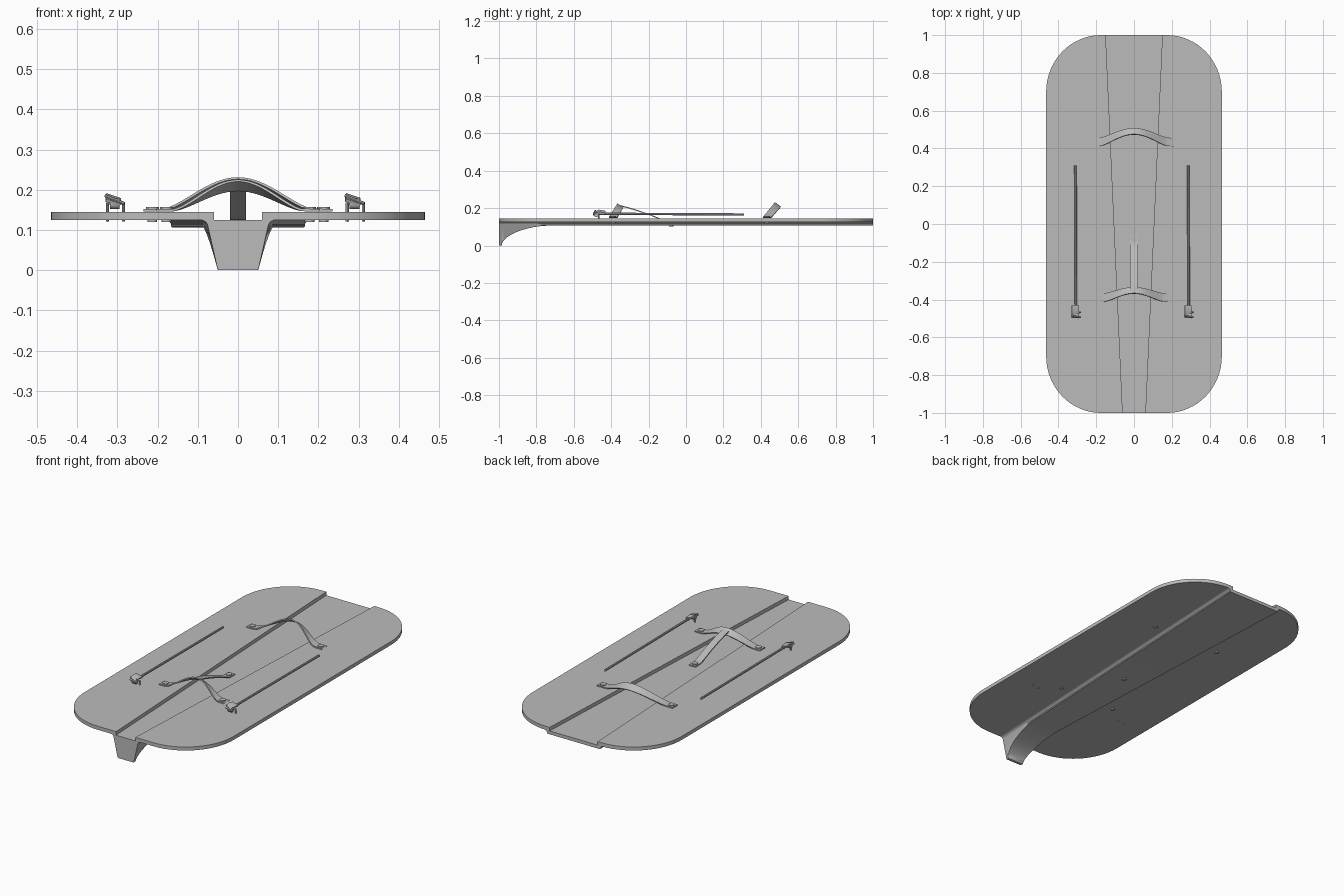
import bpy, bmesh, math
from mathutils import Vector

if "Cube" in bpy.data.objects:
    bpy.data.objects.remove(bpy.data.objects["Cube"])

grey = bpy.data.materials.new("plain grey")
grey.use_nodes = True
grey.diffuse_color = (0.5, 0.5, 0.5, 1)
grey.node_tree.nodes["Principled BSDF"].inputs["Base Color"].default_value = (0.5, 0.5, 0.5, 1)

DECK_TOP, DECK_LOW, KEEL_LOW = 0.145, 0.125, 0.106


def finish(name, bm):
    bmesh.ops.recalc_face_normals(bm, faces=bm.faces)
    mesh = bpy.data.meshes.new(name)
    bm.to_mesh(mesh)
    bm.free()
    mesh.materials.append(grey)
    ob = bpy.data.objects.new(name, mesh)
    bpy.context.collection.objects.link(ob)
    bpy.ops.object.select_all(action='DESELECT')
    ob.select_set(True)
    bpy.context.view_layer.objects.active = ob
    bpy.ops.object.shade_smooth_by_angle(angle=math.radians(35))
    return ob


def loft(name, sections):
    """Skin a row of closed cross-sections and cap both ends."""
    bm = bmesh.new()
    rings = [[bm.verts.new(p) for p in s] for s in sections]
    n = len(rings[0])
    for a, b in zip(rings, rings[1:]):
        for i in range(n):
            j = (i + 1) % n
            bm.faces.new((a[i], a[j], b[j], b[i]))
    bm.faces.new(rings[0])
    bm.faces.new(rings[-1])
    return finish(name, bm)


def rod(name, a, b, radius, sides=12):
    a, b = Vector(a), Vector(b)
    turn = (b - a).to_track_quat('Z', 'Y')
    ring = [turn @ Vector((math.cos(t), math.sin(t), 0)) * radius
            for t in (2 * math.pi * i / sides for i in range(sides))]
    return loft(name, [[a + p for p in ring], [b + p for p in ring]])


def band(name, points, widths, thick=0.006):
    """Flat strap along points, with a width vector at each point."""
    sections = []
    for i, (p, w) in enumerate(zip(points, widths)):
        along = points[min(i + 1, len(points) - 1)] - points[max(i - 1, 0)]
        up = along.cross(w).normalized() * thick / 2
        sections.append([p - w / 2 - up, p + w / 2 - up, p + w / 2 + up, p - w / 2 + up])
    return loft(name, sections)


def groove(y):
    return 0.105 + 0.045 * y


# Two deck halves with rounded outer corners and a tapering gap between
def deck_half(name, side):
    outline = [(groove(-1), -1)]
    for cy, start in ((-0.7, -90), (0.7, 0)):
        for i in range(17):
            t = math.radians(start + 90 * i / 16)
            outline.append((0.175 + 0.29 * math.cos(t), cy + 0.3 * math.sin(t)))
    outline.append((groove(1), 1))
    loft(name, [[(side * x, y, z) for x, y in outline] for z in (DECK_LOW, DECK_TOP)])


deck_half("left_deck", 1)
deck_half("right_deck", -1)


# Central channel that sweeps down into the fin at the front
def keel_section(y):
    t = max(0, min(1, (-0.74 - y) / 0.245))
    low = KEEL_LOW - KEEL_LOW * (1 - math.sqrt(1 - t * t)) ** 0.85
    w = groove(y)
    foot = w + 0.014 - 0.026 * (KEEL_LOW - low) / KEEL_LOW
    half = [(w + 0.03, DECK_LOW), (w + 0.021, 0.121), (w + 0.016, 0.114),
            (foot + 0.003, low + 0.004), (foot, low)]
    return [(x, y, z) for x, z in half] + [(-x, y, z) for x, z in reversed(half)]


stations = [-1] + [-0.985 + 0.245 * (1 - math.cos(math.pi * i / 40)) for i in range(21)]
loft("keel_channel", [keel_section(y) for y in stations + [1]])


# Foot straps: leaning arches with flat screwed-down ends
def arch(name, span, foot_y, peak_y, peak_z, tip):
    points, widths = [], []
    for i in range(-18, 19):
        h = (0.5 + 0.5 * math.cos(math.pi * i / 18)) ** 0.75
        points.append(Vector((span * i / 18, foot_y + (peak_y - foot_y) * h,
                              0.149 + (peak_z - 0.149) * h)))
        widths.append(Vector((0, 0.045 - 0.013 * h, -0.024 * h)))
    for end, s in ((0, -1), (len(points), 1)):
        points.insert(end, Vector((s * tip, foot_y, 0.149)))
        widths.insert(end, Vector((0, 0.045, 0)))
    band(name, points, widths)


def bolt(name, x, y, seat, under):
    rod(name + "_head", (x, y, seat), (x, y, seat + 0.006), 0.016, 16)
    rod(name + "_nut", (x, y, under - 0.005), (x, y, under + 0.005), 0.012, 12)


arch("rear_strap", 0.19, 0.433, 0.49, 0.217, 0.235)
arch("front_strap", 0.165, -0.39, -0.352, 0.211, 0.203)
path = [(-0.355, 0.213), (-0.32, 0.205), (-0.26, 0.187), (-0.19, 0.163), (-0.13, 0.138),
        (-0.105, 0.129), (-0.055, 0.128)]
band("front_strap_leg", [Vector((0, y, z)) for y, z in path], [Vector((0.04, 0, 0))] * len(path))

for s, label in ((-1, "right"), (1, "left")):
    bolt(label + "_rear_bolt", s * 0.213, 0.433, 0.151, DECK_LOW)
    bolt(label + "_front_bolt", s * 0.178, -0.39, 0.151, DECK_LOW)
bolt("leg_bolt", 0, -0.08, 0.13, KEEL_LOW)

# Long side rods, each held by a small clamp at its front end
for cx, label in ((-0.307, "right"), (0.29, "left")):
    rod(label + "_rod", (cx, -0.47, 0.17), (cx - 0.003, 0.31, 0.166), 0.0065, 10)
    for dx in (-0.018, 0.022):
        rod(label + "_clamp_leg", (cx + dx, -0.47, 0.121), (cx + dx, -0.465, 0.168), 0.004, 8)
    rod(label + "_clamp_bar", (cx - 0.018, -0.467, 0.167), (cx + 0.022, -0.467, 0.167), 0.004, 8)
    rod(label + "_clamp_pin", (cx - 0.024, -0.485, 0.186), (cx + 0.024, -0.495, 0.166), 0.004, 8)
    plate = [Vector((cx - 0.004, y, z)) for y, z in ((-0.495, 0.168), (-0.465, 0.182), (-0.432, 0.176))]
    band(label + "_clamp_plate", plate, [Vector((0.036, 0, -0.012))] * 3, 0.008)
    rod(label + "_clamp_hub", (cx - 0.012, -0.48, 0.166), (cx + 0.012, -0.48, 0.166), 0.014, 12)
